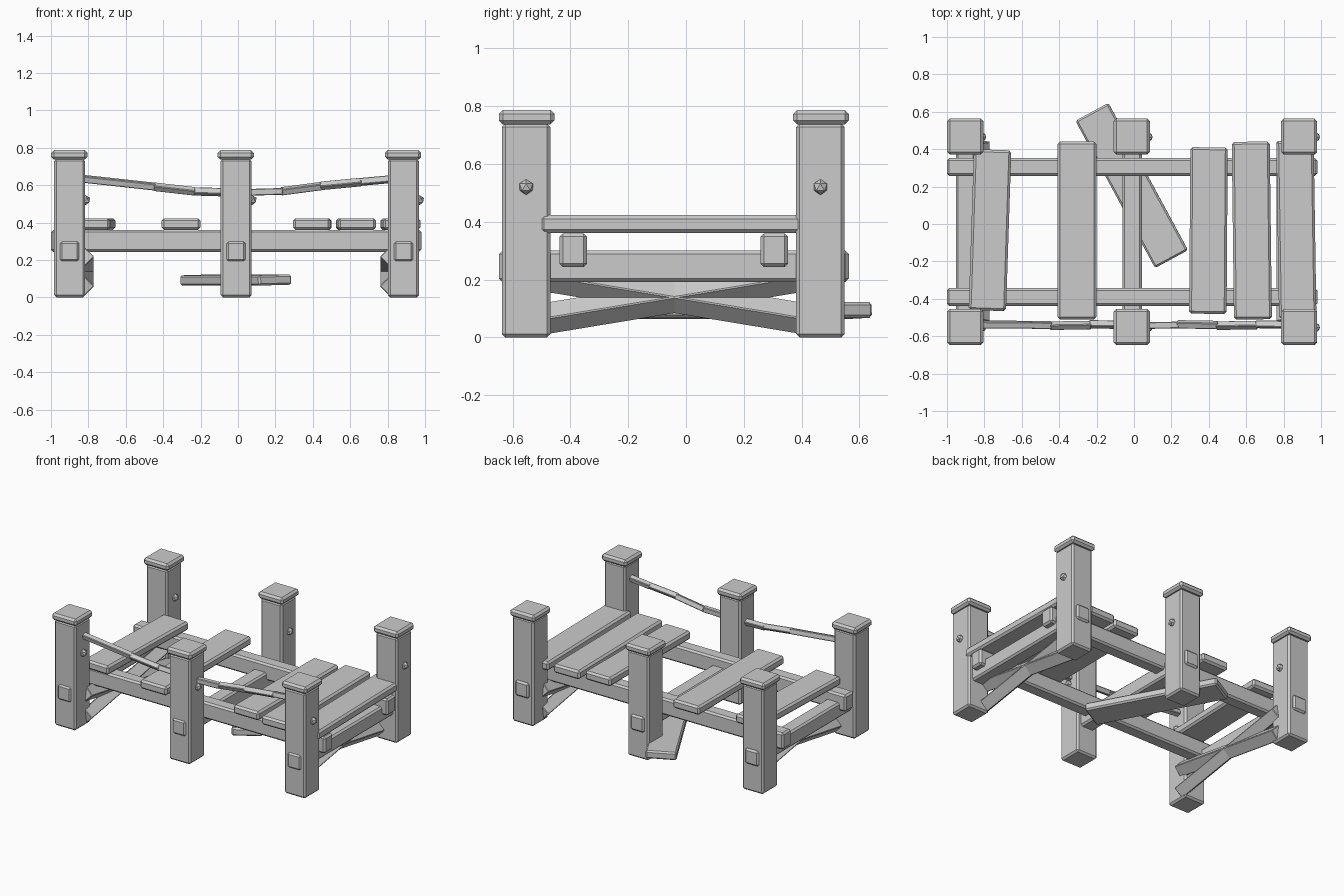
import bpy
import bmesh
from math import radians
from mathutils import Matrix, Vector, Euler

cube = bpy.data.objects.get("Cube")
if cube:
    bpy.data.objects.remove(cube)

grey = bpy.data.materials.new("weathered_grey")
grey.use_nodes = True
COLOUR = (0.6, 0.6, 0.6, 1)
grey.diffuse_color = COLOUR
grey.node_tree.nodes["Principled BSDF"].inputs["Base Color"].default_value = COLOUR


def finish(name, bm, matrix):
    mesh = bpy.data.meshes.new(name)
    bm.to_mesh(mesh)
    bm.free()
    mesh.materials.append(grey)
    obj = bpy.data.objects.new(name, mesh)
    obj.matrix_world = matrix
    bpy.context.collection.objects.link(obj)
    return obj


def block(name, centre, size, bevel=0.012, rotation=(0, 0, 0)):
    """Chamfered box."""
    bm = bmesh.new()
    bmesh.ops.create_cube(bm, size=1)
    bmesh.ops.scale(bm, vec=size, verts=bm.verts)
    bmesh.ops.bevel(bm, geom=bm.edges[:], offset=bevel, segments=1, affect='EDGES')
    return finish(name, bm, Matrix.Translation(centre) @ Euler(rotation).to_matrix().to_4x4())


def bar(name, start, end, width, height, roll, bevel=0.004):
    """Chamfered bar between two points, turned about its own axis."""
    a, b = Vector(start), Vector(end)
    obj = block(name, (0, 0, 0), (width, height, (b - a).length), bevel)
    turn = (b - a).to_track_quat('Z', 'Y').to_matrix().to_4x4()
    obj.matrix_world = Matrix.Translation((a + b) / 2) @ turn @ Matrix.Rotation(roll, 4, 'Z')


POST_X = {"right": -0.9, "middle": -0.01, "left": 0.885}
POST_Y = {"front": -0.553, "back": 0.465}

# Posts with caps and side bolts, joined in pairs by cross beams
for side, x in POST_X.items():
    for row, y in POST_Y.items():
        tag = f"{row}_{side}"
        block(f"post_{tag}", (x, y, 0.37), (0.165, 0.168, 0.74))
        block(f"post_cap_{tag}", (x - 0.002, y + 0.002, 0.762), (0.193, 0.193, 0.05), 0.014)
        bm = bmesh.new()
        bmesh.ops.create_icosphere(bm, subdivisions=1, radius=0.027)
        finish(f"bolt_{tag}", bm, Matrix.Translation((x + 0.085, y, 0.52)))
    block(f"cross_beam_{side}", (x, -0.042, 0.246), (0.105, 1.21, 0.108))

# Long stringers under the deck
for row, y in (("front", -0.39), ("back", 0.305)):
    block(f"stringer_{row}", (-0.01, y, 0.302), (1.98, 0.095, 0.117))

# Deck planks: x, y, width, length, turn in degrees
PLANKS = [
    (-0.77, -0.033, 0.2, 0.86, -1.9),
    (-0.305, -0.035, 0.208, 0.95, 0),
    (0.398, -0.035, 0.2, 0.89, -0.4),
    (0.63, -0.035, 0.203, 0.95, 0.7),
    (0.868, -0.03, 0.2, 0.95, 0.9),
]
for i, (x, y, width, length, turn) in enumerate(PLANKS):
    block(f"deck_plank_{i + 1}", (x, y, 0.392), (width, length, 0.062),
          0.013, (0, 0, radians(turn)))

# Plank fallen beneath the deck
block("fallen_plank", (-0.012, 0.206, 0.093), (0.2, 0.895, 0.055), 0.01,
      (0, radians(-1.5), radians(28.4)))

# Crossed braces at each end
for side, x in (("right", -0.825), ("left", 0.815)):
    for name, low, high in (("rising", -0.52, 0.44), ("falling", 0.44, -0.52)):
        bar(f"brace_{name}_{side}", (x, low, 0.06), (x, high, 0.218),
            0.08, 0.08, radians(45))

# Sagging rope along the front, in straight twisted pieces
ROPE = [(-0.88, 0.64), (-0.45, 0.592), (-0.24, 0.567), (-0.01, 0.56),
        (0.23, 0.567), (0.44, 0.596), (0.65, 0.617), (0.86, 0.637)]
for i, (a, b) in enumerate(zip(ROPE, ROPE[1:])):
    y = -0.54 + 0.004 * (-1) ** i
    bar(f"rope_piece_{i + 1}", (a[0], y, a[1]), (b[0] + 0.01, -0.54, b[1]),
        0.036, 0.036, radians(25 * i + 15))
